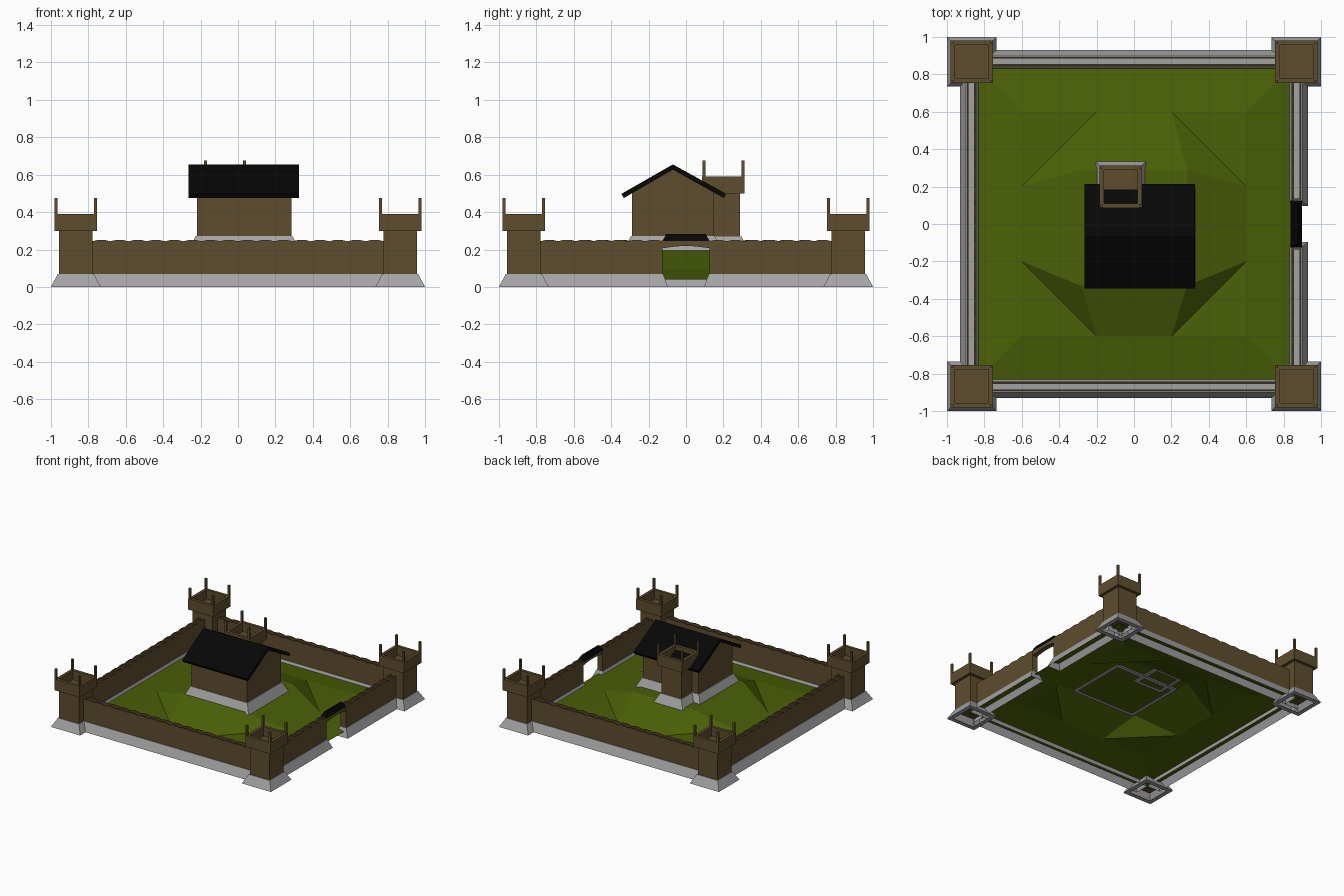
import bpy, bmesh, math
from mathutils import Vector

if "Cube" in bpy.data.objects:
    bpy.data.objects.remove(bpy.data.objects["Cube"])


def material(name, rgb):
    m = bpy.data.materials.new(name)
    m.diffuse_color = (*rgb, 1)
    m.use_nodes = True
    m.node_tree.nodes["Principled BSDF"].inputs["Base Color"].default_value = m.diffuse_color
    return m


WOOD = material("brown wood", (0.112, 0.075, 0.026))
STONE = material("grey stone", (0.37, 0.37, 0.37))
GRASS = material("green grass", (0.070, 0.116, 0.002))
ROOF = material("black roof", (0.002, 0.002, 0.002))


def finish(bm, name, mat, recalc=True):
    if recalc:
        bmesh.ops.recalc_face_normals(bm, faces=bm.faces)
    me = bpy.data.meshes.new(name)
    bm.to_mesh(me)
    bm.free()
    me.materials.append(mat)
    ob = bpy.data.objects.new(name, me)
    bpy.context.collection.objects.link(ob)
    return ob


def stack(bm, c, levels, cap_bottom=True):
    """Join rectangular rings (half x, half y, z) in order and cap the ends."""
    rings = [[bm.verts.new((c[0] + sx * hx, c[1] + sy * hy, z))
              for sx, sy in ((-1, -1), (1, -1), (1, 1), (-1, 1))] for hx, hy, z in levels]
    for a, b in zip(rings, rings[1:]):
        for i in range(4):
            j = (i + 1) % 4
            bm.faces.new((a[i], a[j], b[j], b[i]))
    bm.faces.new(rings[-1])
    if cap_bottom:
        bm.faces.new(rings[0][::-1])


def block(name, mat, c, levels, cap_bottom=True):
    bm = bmesh.new()
    stack(bm, c, levels, cap_bottom)
    # open shells are already wound outwards
    return finish(bm, name, mat, cap_bottom)


def prism(name, mat, profile, spans, along_x):
    """Extrude a (u, z) profile over each (lo, hi) span of x, or of y."""
    bm = bmesh.new()
    for lo, hi in spans:
        vs = [bm.verts.new((lo, u, z) if along_x else (u, lo, z)) for u, z in profile]
        r = bmesh.ops.extrude_face_region(bm, geom=[bm.faces.new(vs)])
        moved = [v for v in r["geom"] if isinstance(v, bmesh.types.BMVert)]
        d = hi - lo
        bmesh.ops.translate(bm, verts=moved, vec=Vector((d, 0, 0) if along_x else (0, d, 0)))
    return finish(bm, name, mat)


def tower(name, x, y, z):
    """Stone skirt with a bottom rim, shaft, hollow lookout and four posts."""
    c = (x, y)
    block(name + "_stone_base", STONE, c,
          [(0.098, 0.098, z), (0.133, 0.133, z), (0.096, 0.096, z + 0.07)], False)
    block(name + "_shaft", WOOD, c, [(0.09, 0.09, z + 0.06), (0.09, 0.09, z + 0.305)])
    block(name + "_lookout", WOOD, c,
          [(0.114, 0.114, z + 0.30), (0.114, 0.114, z + 0.39),
           (0.09, 0.09, z + 0.39), (0.09, 0.09, z + 0.315)])
    bm = bmesh.new()
    for sx in (-1, 1):
        for sy in (-1, 1):
            stack(bm, (x + sx * 0.105, y + sy * 0.105),
                  [(0.008, 0.008, z + 0.38), (0.008, 0.008, z + 0.475)])
    finish(bm, name + "_posts", WOOD)


def palisade(name, along_x, offset, u0, u1):
    """Two scalloped wooden skins on a flared stone footing."""
    n = max(1, round((u1 - u0) / 0.097))
    pts = [(u0, 0.06), (u1, 0.06)]
    steps = n * 4
    for i in range(steps + 1):
        t = i / steps
        pts.append((u1 + (u0 - u1) * t, 0.244 + 0.008 * abs(math.sin(math.pi * n * t))))
    spans = [(offset + s * 0.024, offset + s * 0.014) for s in (-1, 1)]
    prism(name + "_palisade", WOOD, pts, spans, along_x)
    mid, half = (u0 + u1) / 2, (u1 - u0) / 2
    c = (offset, mid) if along_x else (mid, offset)
    levels = [(0.06, half + 0.028, 0), (0.029, half + 0.003, 0.07)]
    if not along_x:
        levels = [(b, a, z) for a, b, z in levels]
    block(name + "_stone_footing", STONE, c, levels, False)


# corner towers
for sx, side in ((-1, "left"), (1, "right")):
    for sy, end in ((-1, "front"), (1, "back")):
        tower(f"{end}_{side}_tower", sx * 0.867, sy * 0.867, 0)

# perimeter walls, the right one split by the gate
palisade("front_wall", False, -0.87, -0.78, 0.78)
palisade("back_wall", False, 0.87, -0.78, 0.78)
palisade("left_wall", True, -0.87, -0.78, 0.78)
palisade("right_front_wall", True, 0.87, -0.78, -0.125)
palisade("right_back_wall", True, 0.87, 0.125, 0.78)

# gate posts, lintel with shallow arch, and its small roof
for s, side in ((-1, "front"), (1, "back")):
    block(f"gate_{side}_post", WOOD, (0.87, s * 0.13),
          [(0.024, 0.005, 0.06), (0.024, 0.005, 0.244)])
arch = [(-0.13 + 0.26 * i / 8, 0.206 + 0.013 * math.sin(math.pi * i / 8)) for i in range(9)]
prism("gate_lintel", WOOD, arch + [(0.13, 0.248), (-0.13, 0.248)], [(0.85, 0.89)], True)
block("gate_roof", ROOF, (0.867, 0), [(0.03, 0.125, 0.246), (0.008, 0.106, 0.283)])

# grassy ground: coarse grid with a mound in the middle
bm = bmesh.new()
steps = (-0.885, -0.6, -0.2, 0.2, 0.6, 0.885)
grid = []
for j, y in enumerate(steps):
    row = []
    for i, x in enumerate(steps):
        px, py, z = x, y, 0.095
        if i in (0, 5) or j in (0, 5):
            z = 0.04
        elif i in (2, 3) and j in (2, 3):
            px, py, z = x * 1.42, (-0.33 if j == 2 else 0.29), 0.21
        row.append(bm.verts.new((px, py, z)))
    grid.append(row)
for j in range(5):
    for i in range(5):
        a, b = grid[j][i], grid[j][i + 1]
        d, c = grid[j + 1][i], grid[j + 1][i + 1]
        outer_corner = i in (0, 4) and j in (0, 4)
        # fold mound corners across the slope's foot, outer corners outwards
        if ((i < 2) == (j < 2)) != outer_corner:
            bm.faces.new((a, b, d))
            bm.faces.new((b, c, d))
        else:
            bm.faces.new((a, b, c))
            bm.faces.new((a, c, d))
finish(bm, "ground_mound", GRASS, False)

# main house with gabled walls and chevron roof
block("house_stone_base", STONE, (0.0325, -0.07),
      [(0.262, 0.227, 0.195), (0.296, 0.261, 0.195), (0.259, 0.224, 0.272)], False)
gable = [(-0.29, 0.26), (0.15, 0.26), (0.15, 0.505), (-0.07, 0.632), (-0.29, 0.505)]
prism("house_walls", WOOD, gable, [(-0.22, 0.285)], True)
chevron = [(-0.345, 0.498), (-0.07, 0.655), (0.215, 0.498),
           (0.203, 0.475), (-0.07, 0.627), (-0.333, 0.475)]
prism("house_roof", ROOF, chevron, [(-0.265, 0.325)], True)

# lookout tower attached to the back of the house
tower("house_tower", -0.07, 0.2, 0.2)
